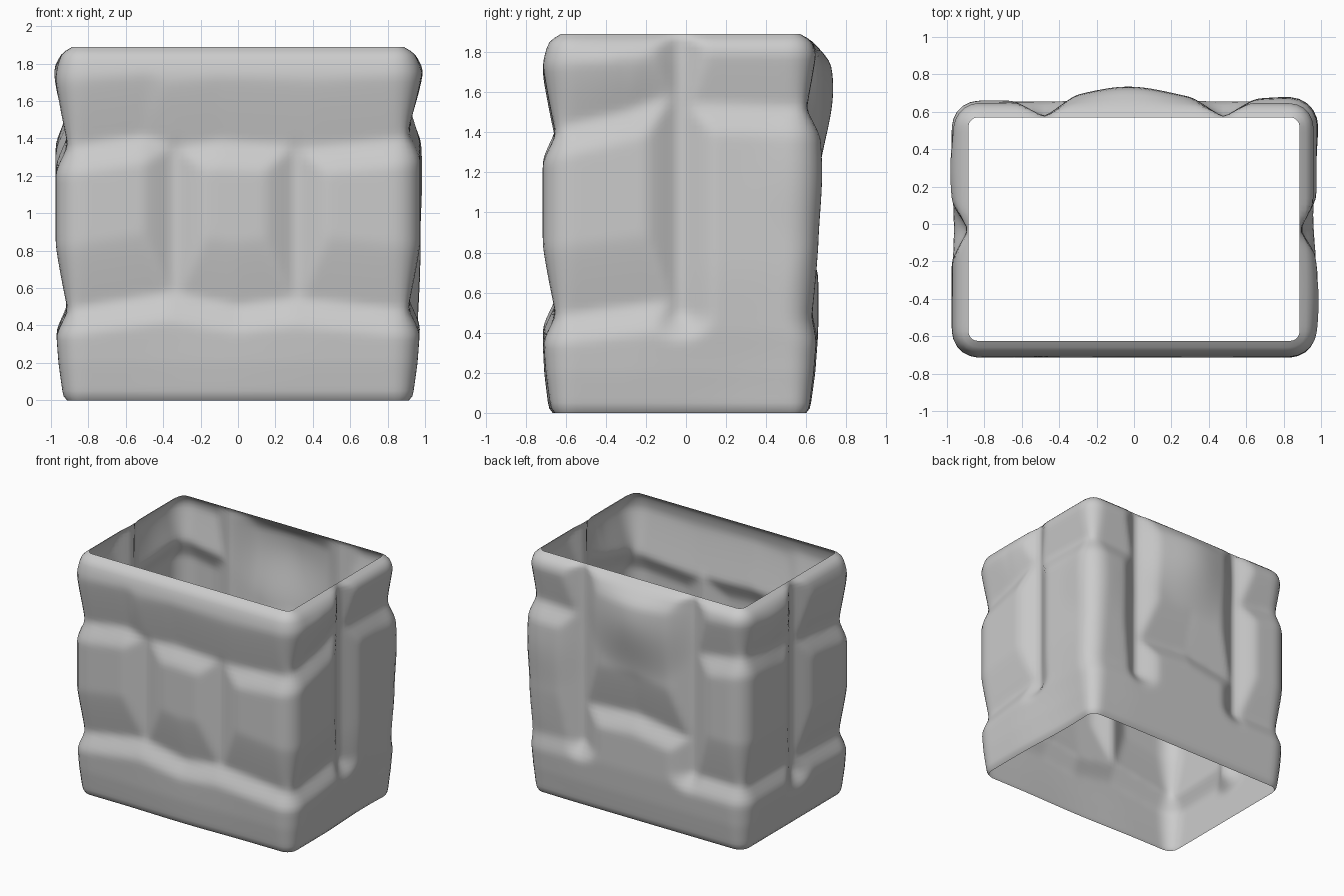
import bpy, bmesh, math
from mathutils import Vector

if "Cube" in bpy.data.objects:
    bpy.data.objects.remove(bpy.data.objects["Cube"])

HEIGHT, STEP = 1.89, 0.03
X, FRONT, BACK = 0.975, -0.715, 0.66
RADIUS = 0.14

# Inset of the wall at each height: rolled rim at the top, taper at the bottom
PROFILE = [(0, 0.06), (0.02, 0.04), (0.2, 0.015), (0.4, 0), (1.74, 0),
           (1.81, 0.015), (1.86, 0.035), (HEIGHT, 0.09)]

# Mortar grooves as paths on the wall: depth, then points
GROOVES = [
    # front course lines, wrapping round to both side joints
    (0.065, [(X, -0.03, 1.6), (X, -0.3, 1.5), (X, FRONT, 1.4), (0.4, FRONT, 1.35),
             (-0.1, FRONT, 1.38), (-0.34, FRONT, 1.35), (-0.5, FRONT, 1.41),
             (-X, FRONT, 1.34), (-X, -0.03, 1.42)]),
    (0.065, [(X, -0.03, 0.56), (X, FRONT, 0.47), (0.3, FRONT, 0.54), (0, FRONT, 0.5),
             (-0.36, FRONT, 0.57), (-X, FRONT, 0.47), (-X, -0.03, 0.5)]),
    # back corner course lines
    (0.06, [(X, -0.03, 1.54), (X, BACK, 1.52), (0.48, BACK, 1.5)]),
    (0.03, [(X, BACK, 0.47), (0.48, BACK, 0.5)]),
    (0.06, [(-X, -0.03, 1.46), (-X, BACK, 1.53), (-0.48, BACK, 1.45)]),
    (0.06, [(-X, -0.03, 0.5), (-X, BACK, 0.5), (-0.48, BACK, 0.5)]),
    # back middle course line
    (0.07, [(0.48, BACK, 0.8), (0, BACK, 0.84), (-0.48, BACK, 0.76)]),
    # upright joints
    (0.075, [(-0.34, FRONT, 1.36), (-0.34, FRONT, 0.6)]),
    (0.075, [(0.31, FRONT, 1.36), (0.31, FRONT, 0.56)]),
    (0.09, [(X, -0.03, HEIGHT), (X, -0.03, 0.5)]),
    (0.09, [(-X, -0.03, HEIGHT), (-X, -0.03, 0.4)]),
    (0.09, [(0.48, BACK, HEIGHT), (0.48, BACK, 0.5)]),
    (0.09, [(-0.48, BACK, HEIGHT), (-0.48, BACK, 0.5)]),
]

# Swellings and hollows of single stones: centre, reach, amount outwards
BUMPS = [((-0.03, BACK, 1.62), 0.5, 0.075), ((X, -0.35, 1.74), 0.4, 0.025),
         ((X, 0.3, 0.2), 0.6, -0.025), ((-X, 0.3, 1.68), 0.35, 0.025),
         ((0.85, BACK, 1.2), 0.4, 0.02), ((0, FRONT, 0), 0.6, 0.01)]


def smooth(t):
    t = max(0.0, min(1.0, t))
    return t * t * (3 - 2 * t)


def profile_inset(z):
    for (z0, a), (z1, b) in zip(PROFILE, PROFILE[1:]):
        if z <= z1:
            return a + (b - a) * (z - z0) / (z1 - z0)
    return PROFILE[-1][1]


def groove_inset(p):
    """Deepest cut at p; stones taper gently above a course line, sharply below."""
    best = 0.0
    for depth, path in GROOVES:
        for a, b in zip(path, path[1:]):
            a, b = Vector(a), Vector(b)
            d = b - a
            t = max(0.0, min(1.0, (p - a).dot(d) / d.length_squared))
            off = p - (a + d * t)
            upright = abs(d.z) > 0.5 * d.length
            reach_z = 0.36 if off.z > 0 and not upright else 0.14
            flat = math.hypot(off.x, off.y) / 0.17
            u = math.hypot(flat, off.z / reach_z)
            if u < 1:
                best = max(best, depth * (1 - u) ** 1.15)
    return best


def outline():
    """Rounded rectangle as (point, outward normal) pairs."""
    pts = []
    corners = [(X, FRONT, -90), (X, BACK, 0), (-X, BACK, 90), (-X, FRONT, 180)]
    arcs = []
    for x, y, start in corners:
        c = Vector((x - math.copysign(RADIUS, x), y - math.copysign(RADIUS, y), 0))
        arc = []
        for i in range(6):
            a = math.radians(start + i * 18)
            n = Vector((math.cos(a), math.sin(a), 0))
            arc.append((c + n * RADIUS, n))
        arcs.append(arc)
    for i, arc in enumerate(arcs):
        pts += arc
        (p, n), (q, _) = arc[-1], arcs[(i + 1) % 4][0]
        count = round((q - p).length / STEP)
        pts += [(p.lerp(q, k / count), n) for k in range(1, count)]
    return pts


# Hollow wall of stone blocks, open at top and bottom
bm = bmesh.new()
ring = outline()
heights = [0, 0.02] + [0.02 + STEP * i for i in range(1, 62)] + [1.87, HEIGHT]
rows = []
for z in heights:
    row = []
    for base, n in ring:
        p = Vector((base.x, base.y, z))
        bulge = sum(amount * smooth(1 - (p - Vector(centre)).length / reach)
                    for centre, reach, amount in BUMPS)
        bulge *= smooth((HEIGHT - z) / 0.15)
        inset = max(profile_inset(z), groove_inset(p))
        row.append(bm.verts.new(p + n * (bulge - inset)))
    rows.append(row)
for low, high in zip(rows, rows[1:]):
    for i in range(len(ring)):
        j = (i + 1) % len(ring)
        bm.faces.new((low[i], low[j], high[j], high[i]))

# Soften the worn stone, keeping the open edges in place
inner = [v for v in bm.verts if not v.is_boundary]
for _ in range(2):
    bmesh.ops.smooth_vert(bm, verts=inner, factor=0.4, use_axis_x=True,
                          use_axis_y=True, use_axis_z=True)

mesh = bpy.data.meshes.new("stone_wall")
bm.to_mesh(mesh)
bm.free()
wall = bpy.data.objects.new("stone_wall", mesh)
bpy.context.collection.objects.link(wall)

# Plain grey stone
stone = bpy.data.materials.new("grey_stone")
stone.use_nodes = True
grey = (0.6, 0.6, 0.6, 1)
stone.diffuse_color = grey
stone.node_tree.nodes["Principled BSDF"].inputs["Base Color"].default_value = grey
mesh.materials.append(stone)

bpy.context.view_layer.objects.active = wall
wall.select_set(True)
bpy.ops.object.shade_smooth_by_angle(angle=math.radians(60))
